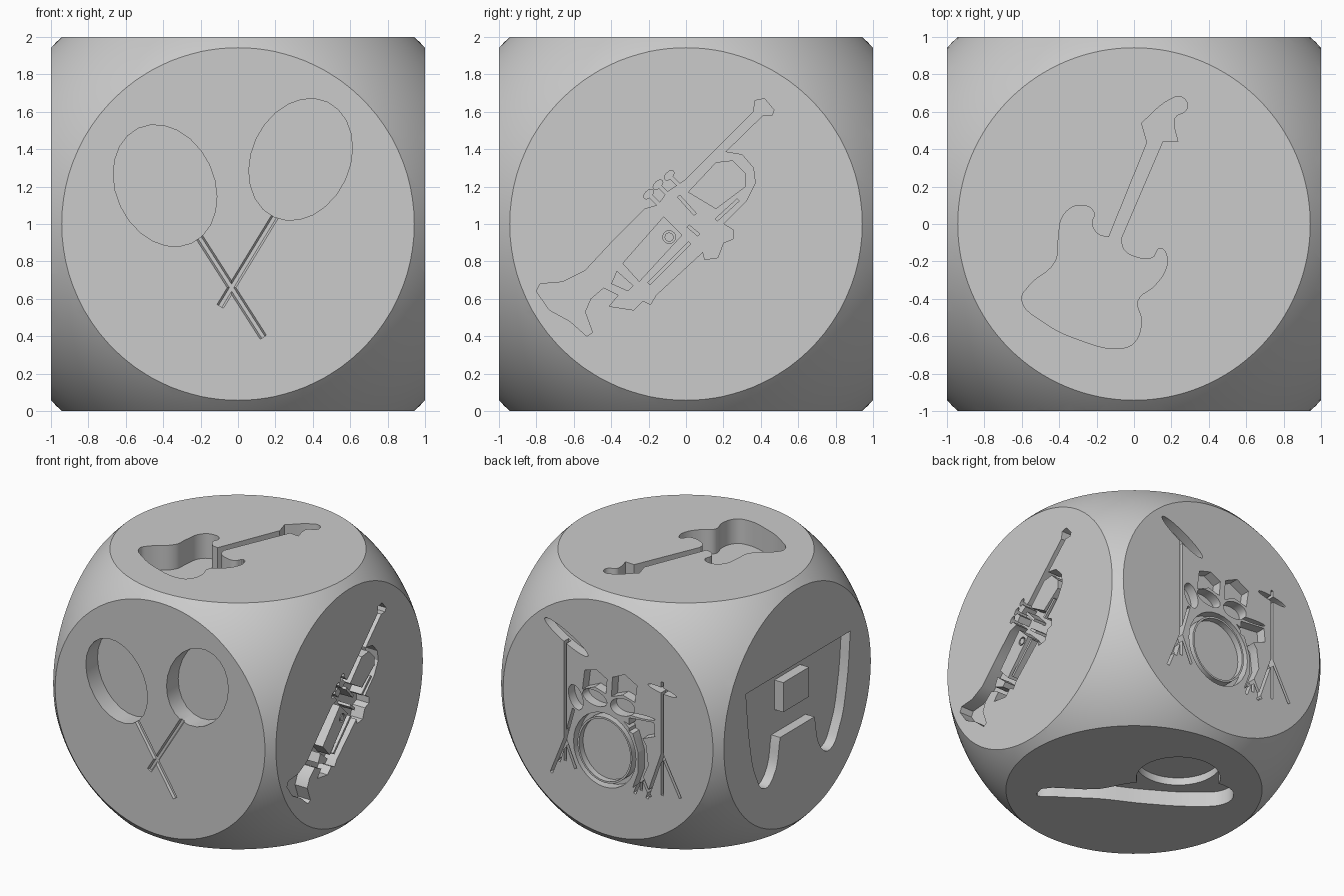
import bpy, bmesh, math
from mathutils import Matrix, Vector

old = bpy.data.objects.get("Cube")
if old:
    bpy.data.objects.remove(old)

grey = bpy.data.materials.new("plain_grey")
grey.use_nodes = True
grey.diffuse_color = (0.6, 0.6, 0.6, 1)
grey.node_tree.nodes["Principled BSDF"].inputs["Base Color"].default_value = (0.6, 0.6, 0.6, 1)


def frame(u, v, n, height):
    """Matrix taking flat drawing coordinates onto one face of the die."""
    m = Matrix((u, v, n)).transposed().to_4x4()
    m.translation = Vector((n[0], n[1], height))
    return m


X, Y, Z = Vector((1, 0, 0)), Vector((0, 1, 0)), Vector((0, 0, 1))
FRONT, BACK = frame(X, Z, -Y, 0), frame(-X, Z, Y, 0)
RIGHT, LEFT = frame(Y, Z, X, 0), frame(-Y, Z, -X, 0)
TOP, BOTTOM = frame(X, Y, Z, 2), frame(X, -Y, -Z, 0)


def apply_boolean(body, cutter, operation):
    mod = body.modifiers.new("cut", 'BOOLEAN')
    mod.operation, mod.solver, mod.object = operation, 'EXACT', cutter
    bpy.context.view_layer.objects.active = body
    bpy.ops.object.modifier_apply(modifier=mod.name)
    bpy.data.objects.remove(cutter)


def cut(face, depth, loops, smooth=False, round_bar=False):
    """Sink closed outlines (later ones are islands), or a round groove, into a face."""
    curve = bpy.data.curves.new("cutter", 'CURVE')
    curve.dimensions = '3D' if round_bar else '2D'
    if round_bar:
        curve.bevel_depth, curve.bevel_resolution, curve.use_fill_caps = depth, 1, True
    else:
        curve.fill_mode, curve.extrude, curve.resolution_u = 'BOTH', depth, 5
    for pts in loops:
        s = curve.splines.new('BEZIER' if smooth else 'POLY')
        s.use_cyclic_u = not round_bar
        target = s.bezier_points if smooth else s.points
        target.add(len(pts) - 1)
        for p, c in zip(target, pts):
            if smooth:  # a third entry marks a corner
                p.co = (c[0], c[1], 0)
                p.handle_left_type = p.handle_right_type = 'VECTOR' if len(c) > 2 else 'AUTO'
            else:
                p.co = (c[0], c[1], 0, 1)
    tmp = bpy.data.objects.new("cutter_curve", curve)
    bpy.context.collection.objects.link(tmp)
    bpy.context.view_layer.update()
    mesh = bpy.data.meshes.new_from_object(tmp.evaluated_get(bpy.context.evaluated_depsgraph_get()))
    bpy.data.objects.remove(tmp)
    bm = bmesh.new()
    bm.from_mesh(mesh)
    bmesh.ops.remove_doubles(bm, verts=bm.verts, dist=1e-4)
    bmesh.ops.transform(bm, matrix=face, verts=bm.verts)
    bmesh.ops.recalc_face_normals(bm, faces=bm.faces)
    bm.to_mesh(mesh)
    bm.free()
    cutter = bpy.data.objects.new("cutter", mesh)
    cutter.hide_render = True
    bpy.context.collection.objects.link(cutter)
    apply_boolean(die, cutter, 'DIFFERENCE')


def oval(x, y, a, b, tilt=0, n=32):
    c, s = math.cos(math.radians(tilt)), math.sin(math.radians(tilt))
    ring = [(a * math.cos(i * math.tau / n), b * math.sin(i * math.tau / n)) for i in range(n)]
    return [(x + p * c - q * s, y + p * s + q * c) for p, q in ring]


def bar(p, q, width):
    p, q = Vector(p), Vector(q)
    side = (q - p).orthogonal().normalized() * width / 2
    return [tuple(k) for k in (p + side, p - side, q - side, q + side)]


# Rounded die: a cube trimmed by a sphere
bpy.ops.mesh.primitive_cube_add(size=2, location=(0, 0, 1))
die = bpy.context.object
die.name = die.data.name = "music_die"
bpy.ops.mesh.primitive_uv_sphere_add(segments=128, ring_count=64, radius=1.3745, location=(0, 0, 1))
apply_boolean(die, bpy.context.object, 'INTERSECT')

# Front: crossed maracas
for x, z, tilt in ((-.39, 1.205, 25), (.335, 1.345, -25)):
    cut(FRONT, .15, [oval(x, z, .262, .338, tilt, 24)])
for stick in ([(-.22, .95), (.135, .395)], [(.21, 1.06), (-.095, .56)]):
    cut(FRONT, .02, [stick], round_bar=True)

# Top: electric guitar
guitar = [(.25, .68), (.285, .645), (.28, .61), (.22, .57), (.215, .53), (.235, .44, 0),
          (.155, .445, 0), (-.07, -.08, 0), (-.055, -.135), (.02, -.18), (.1, -.18),
          (.14, -.13), (.175, -.17), (.17, -.24), (.11, -.33), (.02, -.41), (.04, -.52),
          (0, -.635), (-.075, -.665), (-.29, -.62), (-.49, -.52), (-.6, -.405), (-.56, -.33),
          (-.42, -.2), (-.405, -.085), (-.375, .05), (-.29, .1), (-.215, .065), (-.225, 0),
          (-.19, -.055), (-.135, -.07, 0), (.07, .435, 0), (.04, .54, 0), (.2, .67)]
cut(TOP, .2, [guitar], smooth=True)

# Right: trumpet with the gaps between its tubes left standing
trumpet = [(.37, 1.66), (.42, 1.67), (.47, 1.61), (.46, 1.58), (.41, 1.58), (.21, 1.385),
           (.3, 1.37), (.36, 1.3), (.37, 1.22), (.32, 1.12), (.2, 1), (.25, .97), (.25, .92),
           (.2, .9), (.17, .82), (.1, .81), (.09, .85), (-.16, .62), (-.19, .57), (-.23, .59),
           (-.28, .54), (-.41, .56), (-.36, .62), (-.44, .66), (-.51, .6), (-.54, .53),
           (-.5, .42), (-.53, .4), (-.62, .48), (-.73, .54), (-.8, .64), (-.78, .68),
           (-.66, .69), (-.54, .75), (-.4, .9), (-.22, 1.08), (-.15, 1.1), (-.1, 1.17),
           (-.01, 1.23), (.36, 1.6)]
gaps = [[(.01, 1.17), (.16, 1.33), (.25, 1.34), (.32, 1.27), (.32, 1.2), (.16, 1.08)],
        [(-.34, .79), (-.12, 1.04), (-.02, .94), (-.25, .69)],
        [(-.4, .68), (-.37, .75), (-.28, .67), (-.31, .64)],
        bar((.16, 1.02), (.28, 1.13), .02), bar((-.04, 1.15), (.05, 1.05), .02),
        bar((.01, .99), (.07, .94), .02), bar((-.2, .68), (.02, .9), .02)]
cut(RIGHT, .11, [trumpet] + gaps)
cut(RIGHT, .11, [oval(-.09, .93, .034, .034), oval(-.09, .93, .024, .024)])
for y, z in ((-.2, 1.16), (-.15, 1.21), (-.09, 1.26)):
    cut(RIGHT, .11, [bar((y, z), (y + .08, z - .08), .02)])
    cut(RIGHT, .11, [oval(y, z, .032, .018, 45, 12)])

# Left: beamed shape with two tapering legs and a standing square
legs = [(-.66, 1.34, 0), (-.61, .92), (-.53, .62), (-.42, .48), (-.31, .53), (-.22, .82, 0),
        (.22, .82, 0), (.31, .53), (.42, .48), (.54, .62), (.63, .92), (.68, 1.34, 0)]
square = [(-.18, 1.01, 0), (-.18, 1.25, 0), (.15, 1.25, 0), (.15, 1.01, 0)]
cut(LEFT, .08, [legs, square], smooth=True)

# Bottom: long horn and round pocket
horn = [(.51, .51), (.2, .15), (.08, -.06), (-.1, -.25), (-.33, -.43), (-.51, -.47),
        (-.62, -.4), (-.64, -.26), (-.51, -.11), (-.2, .1), (.12, .27), (.38, .45)]
cut(BOTTOM, .12, [horn], smooth=True)
cut(BOTTOM, .18, [oval(-.14, -.34, .31, .31, 0, 40)])

# Back: drum kit. Bass drum with rim, toms, snare, cymbals
cut(BACK, .08, [oval(-.03, .74, .28, .3), oval(-.03, .74, .245, .265)])
cut(BACK, .05, [oval(-.03, .74, .23, .25)])
cut(BACK, .08, [[(.14, 1.02), (.27, .98), (.34, .88), (.36, .72), (.3, .58), (.22, .5),
                 (.27, .64), (.27, .8), (.22, .95)]])
drums = [[(-.23, 1.18), (-.21, 1.34), (-.1, 1.37), (-.01, 1.32), (-.02, 1.2), (-.12, 1.23)],
         [(.03, 1.19), (.04, 1.35), (.15, 1.4), (.26, 1.34), (.24, 1.2), (.13, 1.23)],
         [(.19, .95), (.19, 1.06), (.41, 1.08), (.42, .97), (.3, .92)],
         oval(-.12, 1.14, .11, .06, -8), oval(.13, 1.13, .11, .07, 8),
         oval(.3, 1.1, .12, .015, 3), oval(-.29, 1.1, .06, .1, 20),
         oval(-.375, 1.565, .22, .045, -28), oval(.486, 1.36, .13, .022, -8)]
for outline in drums:
    cut(BACK, .08, [outline])

# Stands and their splayed legs
stands = [((-.385, 1.55), (-.385, .56)), ((.486, 1.43), (.486, .51)), ((.3, .94), (.3, .5)),
          ((-.385, .74), (-.51, .43)), ((-.385, .74), (-.29, .52)), ((-.31, 1), (-.44, .54)),
          ((.486, .84), (.35, .45)), ((.486, .84), (.65, .53)),
          ((.3, .62), (.24, .46)), ((.3, .62), (.38, .47))]
for p, q in stands:
    cut(BACK, .06, [bar(p, q, .022)])

# Finish: one colour, smooth surfaces with crisp edges
die.data.materials.clear()
die.data.materials.append(grey)
for poly in die.data.polygons:
    poly.material_index = 0
bpy.ops.object.select_all(action='DESELECT')
die.select_set(True)
bpy.context.view_layer.objects.active = die
bpy.ops.object.shade_smooth_by_angle(angle=math.radians(30))
